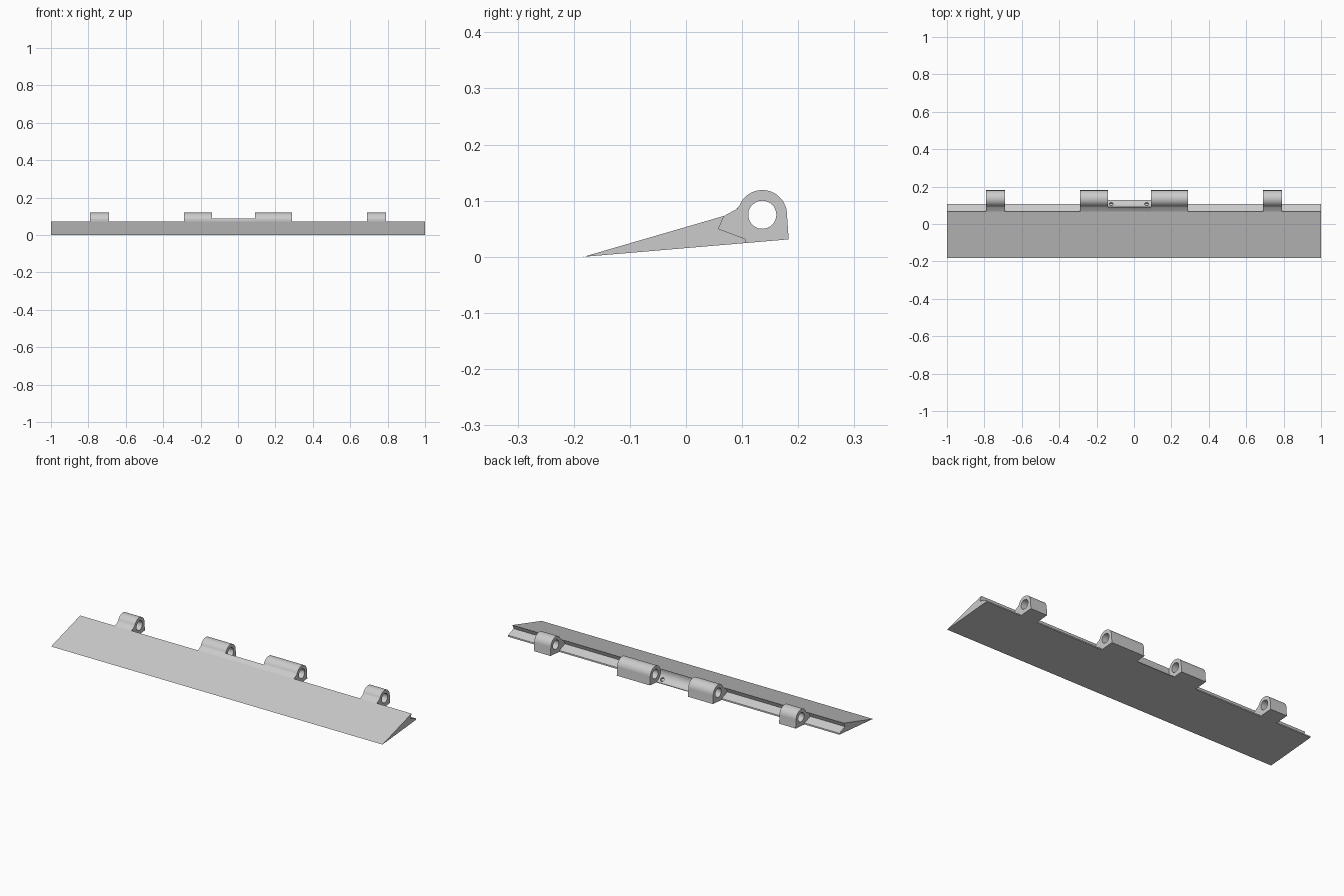
import bpy
import bmesh
from math import cos, sin, radians
from mathutils import Vector

if "Cube" in bpy.data.objects:
    bpy.data.objects.remove(bpy.data.objects["Cube"], do_unlink=True)

grey = bpy.data.materials.new("light_grey")
grey.use_nodes = True
COLOUR = (0.6, 0.6, 0.6, 1)
grey.diffuse_color = COLOUR
grey.node_tree.nodes["Principled BSDF"].inputs["Base Color"].default_value = COLOUR

AXIS_Y, AXIS_Z = 0.136, 0.075      # hinge pin axis
TIP = -0.183


def floor(y):
    """Height of the sloping underside."""
    return (y - TIP) * 0.085


def arc(radius, start, end, steps):
    """Points around the hinge axis, angles in degrees from +y."""
    angles = [radians(start + (end - start) * i / steps) for i in range(steps + 1)]
    return [(AXIS_Y + radius * cos(a), AXIS_Z + radius * sin(a)) for a in angles]


def extrude(name, profile, x0, x1):
    """Prism of a (y, z) profile running along x."""
    bm = bmesh.new()
    face = bm.faces.new([bm.verts.new((x0, y, z)) for y, z in profile])
    out = bmesh.ops.extrude_face_region(bm, geom=[face])
    moved = [v for v in out["geom"] if isinstance(v, bmesh.types.BMVert)]
    bmesh.ops.translate(bm, vec=(x1 - x0, 0, 0), verts=moved)
    bmesh.ops.recalc_face_normals(bm, faces=bm.faces)
    mesh = bpy.data.meshes.new(name)
    bm.to_mesh(mesh)
    bm.free()
    mesh.materials.append(grey)
    obj = bpy.data.objects.new(name, mesh)
    bpy.context.collection.objects.link(obj)
    return obj


def drill(obj, centre, direction, radius, length):
    """Cut a round hole, then discard the cutter."""
    bpy.ops.mesh.primitive_cylinder_add(vertices=48, radius=radius, depth=length, location=centre)
    cutter = bpy.context.object
    cutter.rotation_euler = Vector(direction).to_track_quat("Z", "Y").to_euler()
    cutter.data.materials.append(grey)
    mod = obj.modifiers.new("hole", "BOOLEAN")
    mod.operation = "DIFFERENCE"
    mod.solver = "EXACT"
    mod.object = cutter
    bpy.context.view_layer.objects.active = obj
    bpy.ops.object.modifier_apply(modifier=mod.name)
    bpy.data.objects.remove(cutter, do_unlink=True)


def smooth(obj):
    bpy.ops.object.select_all(action="DESELECT")
    obj.select_set(True)
    bpy.context.view_layer.objects.active = obj
    bpy.ops.object.shade_smooth_by_angle(angle=radians(25))


# Wedge blade with a V notch along its back
notch = [(0.107, floor(0.107)), (0.106, 0.032), (0.058, 0.05), (0.068, 0.073)]
extrude("wedge_blade", [(TIP, 0)] + notch, -1, 1)

# Hinge lugs that fill the notch and wrap the pin hole
fillet = [(0.089, 0.0845), (0.093, 0.088), (0.096, 0.0925)]
lug = notch + fillet + arc(0.044, 150, 0, 32) + [(0.183, floor(0.183))]
spans = {"right_outer_lug": (-0.79, -0.69), "right_inner_lug": (-0.29, -0.14),
         "left_inner_lug": (0.09, 0.29), "left_outer_lug": (0.69, 0.79)}
for name, (x0, x1) in spans.items():
    part = extrude(name, lug, x0, x1)
    drill(part, ((x0 + x1) / 2, AXIS_Y, AXIS_Z), (1, 0, 0), 0.025, 0.4)
    smooth(part)

# Web between the inner lugs, hollowed around the hinge axis
hollow = arc(0.046, 163, 259, 24)
web = notch + [(0.089, 0.0845)] + hollow + [(hollow[-1][0], floor(hollow[-1][0]))]
saddle = extrude("centre_web", web, -0.14, 0.09)

# Two small blind holes in the hollow
a = radians(230)
for x in (-0.122, 0.068):
    centre = (x, AXIS_Y + 0.046 * cos(a), AXIS_Z + 0.046 * sin(a))
    drill(saddle, centre, (0, cos(a), sin(a)), 0.011, 0.018)
smooth(saddle)
